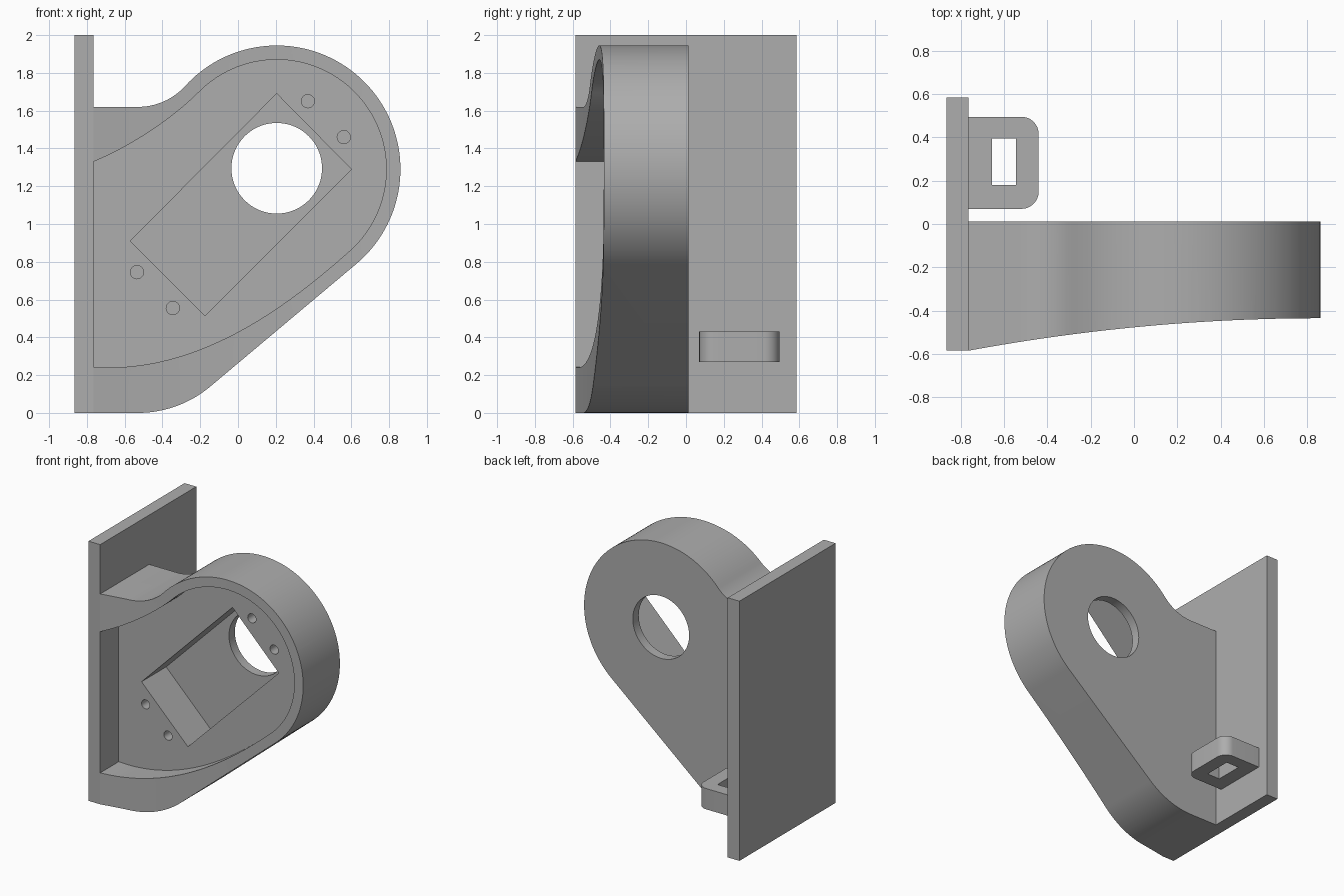
import bpy
import bmesh
from math import sin, cos, radians, pi
from mathutils import Vector
from mathutils.geometry import interpolate_bezier

cube = bpy.data.objects.get("Cube")
if cube:
    bpy.data.objects.remove(cube, do_unlink=True)

grey = bpy.data.materials.new("plain grey")
grey.use_nodes = True
colour = (0.42, 0.42, 0.42, 1)
grey.diffuse_color = colour
grey.node_tree.nodes["Principled BSDF"].inputs["Base Color"].default_value = colour


def arc(cx, cy, r, start, end, n=24):
    """Points on an arc, angles in degrees."""
    angles = [radians(start + (end - start) * i / n) for i in range(n + 1)]
    return [(cx + r * cos(a), cy + r * sin(a)) for a in angles]


def bezier(a, b, c, d, n=24):
    pts = interpolate_bezier(*[Vector((*p, 0)) for p in (a, b, c, d)], n)
    return [(p.x, p.y) for p in pts]


def prism(name, profile, low, high, axis="y"):
    """Extrude an (x, z) profile along y, or an (x, y) profile along z."""
    bm = bmesh.new()
    place = (lambda p: (p[0], low, p[1])) if axis == "y" else (lambda p: (*p, low))
    face = bm.faces.new([bm.verts.new(place(p)) for p in profile])
    moved = bmesh.ops.extrude_face_region(bm, geom=[face])["geom"]
    offset = (0, high - low, 0) if axis == "y" else (0, 0, high - low)
    bmesh.ops.translate(bm, vec=offset,
                        verts=[v for v in moved if isinstance(v, bmesh.types.BMVert)])
    bmesh.ops.recalc_face_normals(bm, faces=bm.faces)
    mesh = bpy.data.meshes.new(name)
    bm.to_mesh(mesh)
    bm.free()
    mesh.materials.append(grey)
    obj = bpy.data.objects.new(name, mesh)
    bpy.context.collection.objects.link(obj)
    return obj


def activate(obj):
    bpy.ops.object.select_all(action="DESELECT")
    obj.select_set(True)
    bpy.context.view_layer.objects.active = obj


def cut(obj, cutter):
    activate(obj)
    mod = obj.modifiers.new("cut", "BOOLEAN")
    mod.operation, mod.solver, mod.object = "DIFFERENCE", "EXACT", cutter
    bpy.ops.object.modifier_apply(modifier=mod.name)
    bpy.data.objects.remove(cutter, do_unlink=True)


def rectangle(x0, x1, y0, y1):
    return [(x0, y0), (x1, y0), (x1, y1), (x0, y1)]


PLATE_X = -0.765          # inner face of the mounting plate
HUB_X, HUB_Z = 0.205, 1.29
FRONT, BACK = -0.585, 0.012
FLOOR, RECESS = -0.36, -0.06

# Mounting plate
plate = prism("mounting_plate", rectangle(-0.865, PLATE_X, FRONT, -FRONT), 0, 2, "z")

# Teardrop housing with filleted roots
outline = [(PLATE_X, 0)]
outline += arc(-0.53, 0.596, 0.596, -90, -50)
outline += arc(HUB_X, HUB_Z, 0.655, -50, 137.6, 80)
outline += arc(-0.53, 1.959, 0.339, -42.4, -90)[1:]
outline += [(PLATE_X, 1.62)]
housing = prism("servo_housing", outline, FRONT, BACK)

# Curved sweep across the front
sweep = [(-0.9, -1), (1, -1), (1, -0.435)]
for i in range(33):
    t = i / 32
    sweep.append((0.86 + (PLATE_X - 0.86) * t, -0.435 + (FRONT + 0.435) * t * t))
sweep.append((-0.9, FRONT - 0.02))
cut(housing, prism("sweep_cutter", sweep, -0.2, 2.2, "z"))

# Shallow pocket behind the rim
pocket = bezier((-0.765, 0.242), (-0.25, 0.21), (0.2, 0.51), (0.578, 0.846))
pocket += arc(HUB_X, HUB_Z, 0.58, -50, 135, 80)[1:]
pocket += bezier((-0.205, 1.70), (-0.35, 1.555), (-0.57, 1.41), (-0.765, 1.33))[1:]
pocket += [(-0.85, 1.33), (-0.85, 0.242)]
cut(housing, prism("pocket_cutter", pocket, -0.9, FLOOR))

# Diagonal recess, shaft opening and blind screw holes
diagonal = [(0.205, 1.69), (0.60, 1.29), (-0.175, 0.515), (-0.57, 0.91)]
cut(housing, prism("recess_cutter", diagonal, -0.9, RECESS))
cut(housing, prism("shaft_cutter", arc(HUB_X, 1.295, 0.24, 0, 355, 71), -0.9, 0.2))
for x, z in ((0.37, 1.65), (0.56, 1.46), (-0.535, 0.745), (-0.345, 0.555)):
    cut(housing, prism("screw_cutter", arc(x, z, 0.035, 0, 345, 23), -0.9, FLOOR + 0.2))

# Cable loop behind the housing
loop_outline = [(PLATE_X, 0.07)]
loop_outline += arc(-0.52, 0.15, 0.08, -90, 0, 12)
loop_outline += arc(-0.52, 0.415, 0.08, 0, 90, 12)
loop_outline += [(PLATE_X, 0.495)]
loop = prism("cable_loop", loop_outline, 0.27, 0.43, "z")
cut(loop, prism("slot_cutter", rectangle(-0.655, -0.545, 0.18, 0.395), 0, 1, "z"))

for part in (housing, loop):
    activate(part)
    bpy.ops.object.shade_smooth_by_angle(angle=radians(25))
